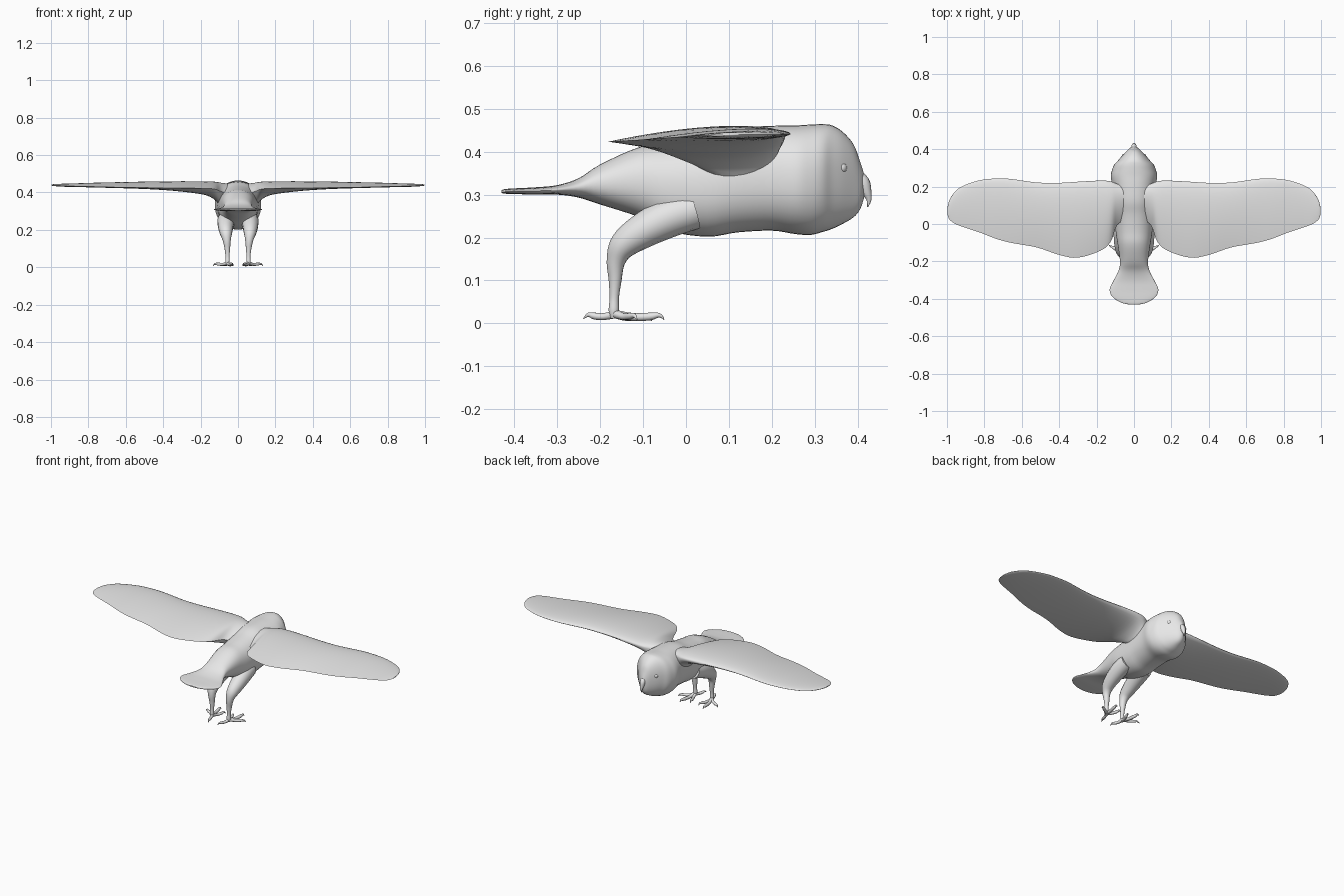
import bpy, bmesh, math
from mathutils import Vector

feather = bpy.data.materials.new("plain_grey")
feather.diffuse_color = (0.8, 0.8, 0.8, 1)


def spline(rows, steps):
    """Smoothly resample rows of numbers through every given row."""
    rows = [Vector(r) for r in rows]
    out = []
    for i in range(len(rows) - 1):
        a, b = rows[i], rows[i + 1]
        p = rows[i - 1] if i else a
        n = rows[i + 2] if i + 2 < len(rows) else b
        for k in range(steps):
            t = k / steps
            out.append(0.5 * (2 * a + (b - p) * t + (2 * p - 5 * a + 4 * b - n) * t * t
                              + (3 * a - p - 3 * b + n) * t ** 3))
    return out + [rows[-1]]


def loft(name, rings, angle=60):
    """Skin closed rings of equal point count, with capped ends."""
    bm = bmesh.new()
    vr = [[bm.verts.new(p) for p in ring] for ring in rings]
    n = len(vr[0])
    for a, b in zip(vr, vr[1:]):
        for j in range(n):
            bm.faces.new((a[j], a[(j + 1) % n], b[(j + 1) % n], b[j]))
    bm.faces.new(vr[0])
    bm.faces.new(vr[-1])
    bmesh.ops.recalc_face_normals(bm, faces=bm.faces)
    return finish(name, bm, angle)


def finish(name, bm, angle=60):
    me = bpy.data.meshes.new(name)
    bm.to_mesh(me)
    bm.free()
    ob = bpy.data.objects.new(name, me)
    bpy.context.collection.objects.link(ob)
    me.materials.append(feather)
    bpy.ops.object.select_all(action='DESELECT')
    ob.select_set(True)
    bpy.context.view_layer.objects.active = ob
    bpy.ops.object.shade_smooth_by_angle(angle=math.radians(angle))
    return ob


def tube(name, rows, steps=5, sides=14):
    """Round limb through rows of x, y, z, radius."""
    pts = spline(rows, steps)
    rings = []
    for i, p in enumerate(pts):
        d = (pts[min(i + 1, len(pts) - 1)] - pts[max(i - 1, 0)]).to_3d().normalized()
        u = d.cross(Vector((1, 0.05, 0))).normalized()
        if abs(d.x) > 0.9:
            u = d.cross(Vector((0, 0, 1))).normalized()
        v = d.cross(u)
        c = Vector(p[:3])
        r = max(p[3], 0.0005)
        rings.append([c + r * (math.cos(a) * u + math.sin(a) * v)
                      for a in (2 * math.pi * j / sides for j in range(sides))])
    return loft(name, rings)


# Body, head and fanned tail: y, bottom z, top z, half width
body_rows = [
    (-.430, .304, .310, .030), (-.420, .302, .313, .070), (-.390, .301, .315, .115),
    (-.350, .300, .317, .130), (-.300, .300, .322, .108), (-.250, .293, .338, .083),
    (-.200, .277, .370, .075), (-.110, .248, .410, .087), (-.040, .215, .420, .098),
    (.050, .202, .436, .105), (.120, .212, .455, .110), (.200, .216, .460, .115),
    (.255, .208, .461, .124), (.290, .206, .463, .117), (.318, .213, .464, .105),
    (.340, .220, .461, .085), (.365, .232, .446, .064), (.390, .247, .417, .040),
    (.405, .265, .378, .024), (.414, .290, .350, .010)]
rings = []
for y, lo, hi, w in spline(body_rows, 4):
    ring = []
    for j in range(40):
        a = 2 * math.pi * j / 40
        c, s = math.cos(a), math.sin(a)
        ring.append((w * math.copysign(abs(c) ** .9, c), y,
                     (lo + hi) / 2 + (hi - lo) / 2 * math.copysign(abs(s) ** .9, s)))
    rings.append(ring)
loft("body", rings)

# Hooked beak
tube("beak", [(0, .395, .350, .012), (0, .412, .330, .015), (0, .420, .308, .012),
              (0, .426, .288, .006), (0, .423, .271, .001)])

# Wing stations: x, leading y, trailing y, leading z, trailing z, rise, drop
wing_rows = [
    (.04, .200, .020, .420, .390, .030, .070), (.09, .215, -.005, .428, .405, .028, .085),
    (.125, .228, -.095, .434, .418, .026, .060), (.18, .232, -.143, .438, .422, .024, .040),
    (.30, .226, -.180, .440, .423, .023, .026), (.40, .220, -.165, .440, .424, .022, .018),
    (.52, .222, -.125, .440, .426, .020, .013), (.66, .241, -.100, .441, .428, .016, .010),
    (.74, .243, -.078, .441, .430, .014, .009), (.82, .235, -.047, .441, .432, .011, .008),
    (.90, .210, -.020, .440, .434, .009, .007), (.95, .180, -.002, .440, .436, .007, .006),
    (.985, .132, .022, .440, .437, .005, .004), (.997, .090, .050, .439, .438, .002, .002)]


def wing(name, side):
    out = []
    for x, le, te, zl, zt, up, dn in spline(wing_rows, 4):
        ring = []
        for j in range(32):
            a = 2 * math.pi * j / 32
            s = (1 - math.cos(a)) / 2          # 0 leading edge, 1 trailing edge
            f = 2.6 * math.sqrt(s) * (1 - s) + .12 * math.sin(a) ** 2
            z = zl + (zt - zl) * s + (up if a < math.pi else -dn) * f
            ring.append((side * x, le + (te - le) * s, z))
        out.append(ring)
    loft(name, out)


# Toes: outline points x, y, z, radius, ending in a hooked claw
toes = {
    "outer": [(.058, -.165, .022, .010), (.080, -.145, .016, .008), (.105, -.130, .017, .008),
              (.122, -.120, .018, .005), (.134, -.114, .008, .001)],
    "middle": [(.058, -.165, .022, .010), (.066, -.125, .015, .009), (.073, -.085, .016, .009),
               (.076, -.062, .019, .005), (.077, -.051, .009, .001)],
    "inner": [(.055, -.165, .022, .010), (.048, -.140, .014, .008), (.036, -.110, .014, .008),
              (.030, -.090, .017, .005), (.026, -.080, .006, .001)],
    "back": [(.055, -.165, .022, .010), (.048, -.190, .016, .008), (.040, -.212, .017, .008),
             (.035, -.227, .020, .005), (.031, -.239, .011, .001)]}

for label, side in (("right", 1), ("left", -1)):
    wing(label + "_wing", side)

    # Thigh and shank
    tube(label + "_leg", [(side * x, y, z, r) for x, y, z, r in [
        (.060, .020, .265, .045), (.064, -.040, .246, .046), (.066, -.100, .216, .041),
        (.064, -.145, .183, .033), (.060, -.163, .145, .022), (.057, -.165, .100, .015),
        (.056, -.167, .060, .011), (.056, -.168, .030, .012), (.056, -.168, .012, .008)]])

    for toe, rows in toes.items():
        tube(f"{label}_{toe}_toe", [(side * x, y, z, r) for x, y, z, r in rows], 4, 10)

    # Eye
    bm = bmesh.new()
    bmesh.ops.create_uvsphere(bm, u_segments=16, v_segments=10, radius=.013)
    bmesh.ops.translate(bm, verts=bm.verts, vec=(side * .053, .362, .362))
    finish(label + "_eye", bm)
